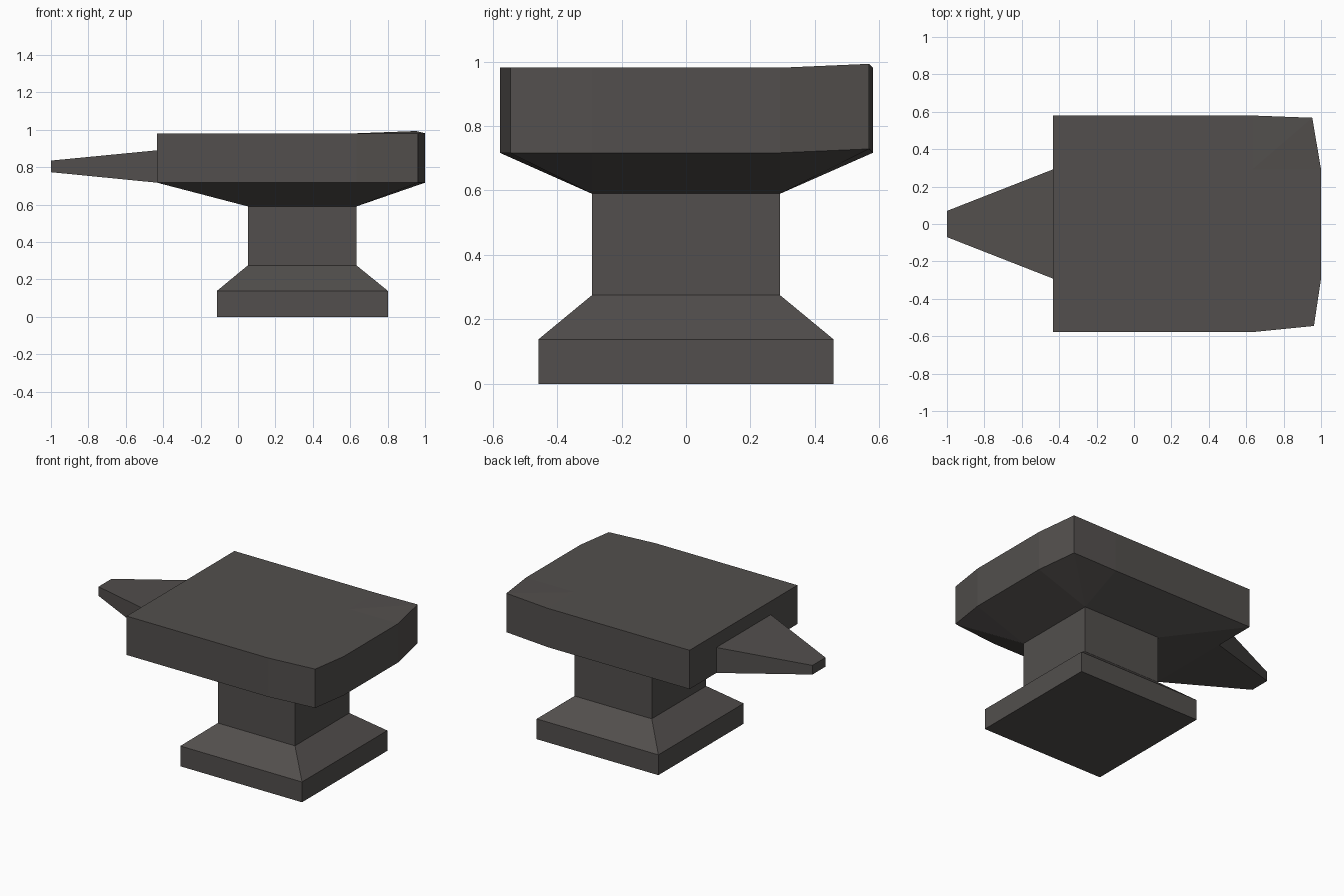
import bpy, bmesh
from mathutils import Vector

if "Cube" in bpy.data.objects:
    bpy.data.objects.remove(bpy.data.objects["Cube"])

iron = bpy.data.materials.new("dark iron")
iron.diffuse_color = (0.085, 0.078, 0.074, 1)
iron.use_nodes = True
iron.node_tree.nodes["Principled BSDF"].inputs["Base Color"].default_value = iron.diffuse_color


def loft(name, rings):
    """Join equal-length rings of points into one closed flat-shaded solid."""
    bm = bmesh.new()
    rows = [[bm.verts.new(Vector(p)) for p in ring] for ring in rings]
    n = len(rows[0])
    for a, b in zip(rows, rows[1:]):
        for i in range(n):
            j = (i + 1) % n
            bm.faces.new((a[i], a[j], b[j], b[i]))
    bm.faces.new(rows[0][::-1])
    bm.faces.new(rows[-1])
    bmesh.ops.remove_doubles(bm, verts=bm.verts, dist=1e-4)
    bmesh.ops.recalc_face_normals(bm, faces=bm.faces)
    me = bpy.data.meshes.new(name)
    bm.to_mesh(me)
    bm.free()
    me.materials.append(iron)
    ob = bpy.data.objects.new(name, me)
    bpy.context.collection.objects.link(ob)
    return ob


def rect(x0, x1, y, z):
    return [(x0, -y, z), (x1, -y, z), (x1, y, z), (x0, y, z)]


WAIST = (0.053, 0.633, 0.292)

# Foot with sloped shoulder, and the square waist
loft("foot_and_waist", [
    rect(-0.113, 0.802, 0.458, 0), rect(-0.113, 0.802, 0.458, 0.138),
    rect(*WAIST, 0.275), rect(*WAIST, 0.59)])


# Head: flared underside, thick block, worn heel corners (one bent upward)
def inner(z):
    return [p for p in rect(*WAIST, z) for _ in range(3)]


def outline(z):
    x0, x1, y = WAIST
    return [(-0.433, -y, z), (-0.433, -0.578, z), (x0, -0.578, z),
            (x1, -0.578, z), (0.962, -0.545, z), (1.0, -y, z),
            (1.0, y, z), (0.953, 0.568, z + 0.012), (x1, 0.58, z),
            (x0, 0.58, z), (-0.433, 0.58, z), (-0.433, y, z)]


loft("head", [inner(0.59), outline(0.717), outline(0.981), inner(0.981)])


# Horn: tapered blunt spike
def section(x, y, z0, z1):
    return [(x, -y, z0), (x, y, z0), (x, y, z1), (x, -y, z1)]


loft("horn", [section(-0.433, 0.292, 0.717, 0.89),
              section(-1.0, 0.07, 0.773, 0.835)])
